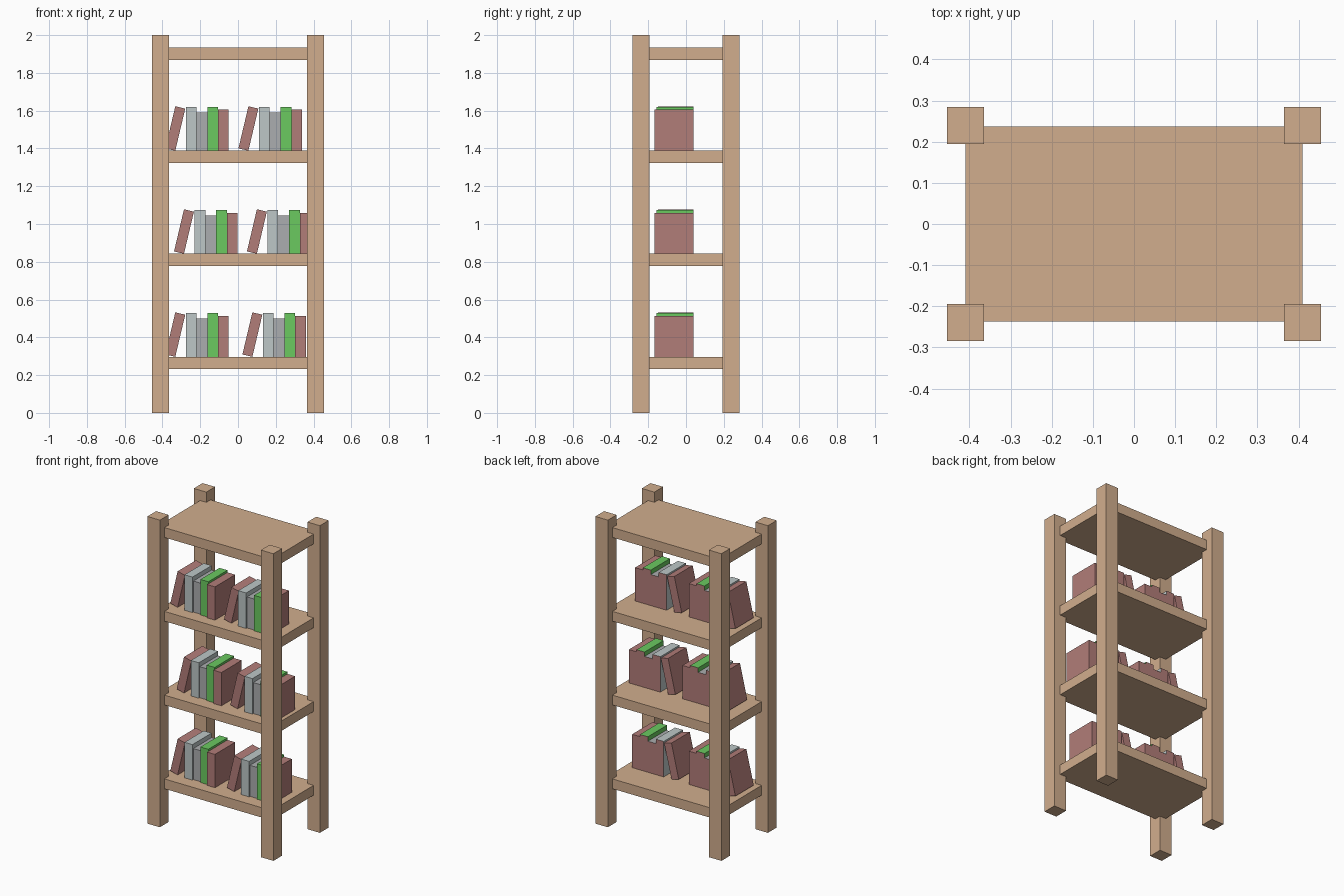
import bpy
from math import radians
from mathutils import Matrix, Vector

if "Cube" in bpy.data.objects:
    bpy.data.objects.remove(bpy.data.objects["Cube"])


def material(name, rgb):
    m = bpy.data.materials.new(name)
    m.diffuse_color = (*[(c / 255) ** 2.2 for c in rgb], 1)
    m.use_nodes = True
    m.node_tree.nodes["Principled BSDF"].inputs["Base Color"].default_value = m.diffuse_color
    return m


WOOD = material("wood", (208, 172, 140))
RED = material("red_cover", (176, 124, 120))
PALE = material("pale_cover", (188, 198, 198))
GREY = material("grey_cover", (170, 172, 174))
GREEN = material("green_cover", (106, 200, 96))


def box(name, lo, hi, mat, back=None):
    """Box between two corners; optional second material on the +y face."""
    verts = [(x, y, z) for x in (lo[0], hi[0]) for y in (lo[1], hi[1]) for z in (lo[2], hi[2])]
    faces = [(0, 1, 3, 2), (4, 6, 7, 5), (0, 4, 5, 1), (2, 3, 7, 6), (0, 2, 6, 4), (1, 5, 7, 3)]
    mesh = bpy.data.meshes.new(name)
    mesh.from_pydata(verts, [], faces)
    mesh.materials.append(mat)
    if back:
        mesh.materials.append(back)
        mesh.polygons[3].material_index = 1
    ob = bpy.data.objects.new(name, mesh)
    bpy.context.collection.objects.link(ob)
    return ob


# Corner posts
for sx, side in ((-1, "left"), (1, "right")):
    for sy, end in ((-1, "front"), (1, "back")):
        cx, cy, h = sx * 0.409, sy * 0.239, 0.045
        box(f"{end}_{side}_post", (cx - h, cy - h, 0), (cx + h, cy + h, 2), WOOD)

# Shelves
SHELF_TOPS = [0.297, 0.8425, 1.388, 1.9335]
for i, z in enumerate(SHELF_TOPS):
    box(f"shelf_{i + 1}", (-0.409, -0.237, z - 0.064), (0.409, 0.237, z), WOOD)

# Upright books: name, left x, right x, front y, height, cover
UPRIGHT = [
    ("pale_book", 0.111, 0.168, -0.156, 0.231, PALE),
    ("grey_book", 0.168, 0.225, -0.147, 0.202, GREY),
    ("green_book", 0.225, 0.282, -0.156, 0.231, GREEN),
    ("red_book", 0.282, 0.338, -0.167, 0.217, RED),
]
BACK = 0.041


def book_group(dx, z):
    for name, x0, x1, front, height, mat in UPRIGHT:
        box(name, (x0 + dx, front, z), (x1 + dx, BACK, z + height), mat, RED)
    # Leaning book, tilted about its lower right edge
    lean = box("leaning_book", (-0.054, -0.147, 0), (0, BACK, 0.229), RED)
    lean.data.transform(Matrix.Translation(Vector((0.055 + dx, 0, z)))
                        @ Matrix.Rotation(radians(13.3), 4, 'Y'))


# Two groups of books on each of the lower three shelves
for z, offsets in zip(SHELF_TOPS, [(-0.387, 0.021), (-0.341, 0.045), (-0.387, 0.0)]):
    for dx in offsets:
        book_group(dx, z)
